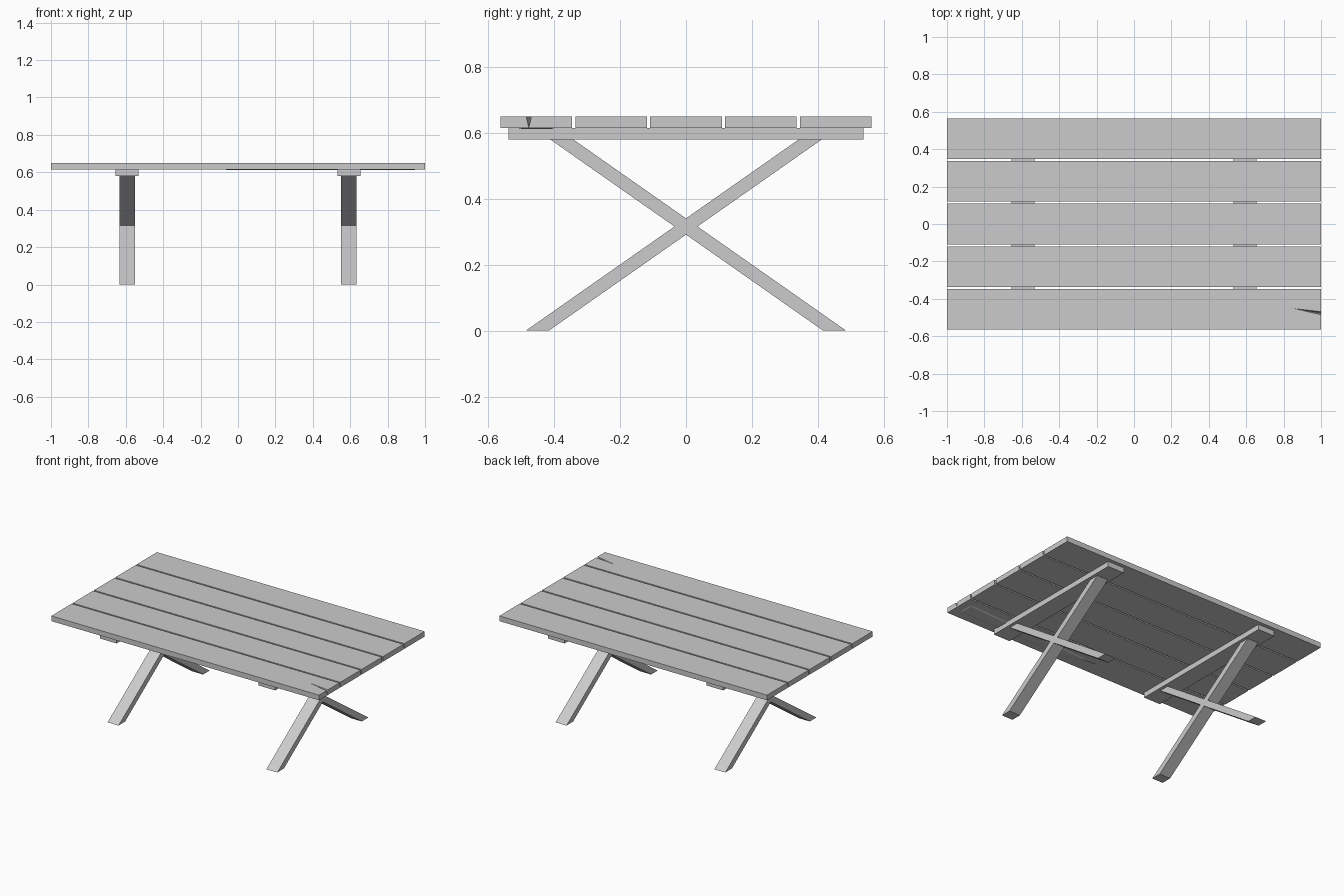
import bpy, bmesh

if "Cube" in bpy.data.objects:
    bpy.data.objects.remove(bpy.data.objects["Cube"])


def make(name, verts, faces):
    bm = bmesh.new()
    vs = [bm.verts.new(v) for v in verts]
    for f in faces:
        bm.faces.new([vs[i] for i in f])
    bmesh.ops.recalc_face_normals(bm, faces=bm.faces)
    me = bpy.data.meshes.new(name)
    bm.to_mesh(me)
    bm.free()
    ob = bpy.data.objects.new(name, me)
    bpy.context.collection.objects.link(ob)
    return ob


def prism(name, profile, x0, x1):
    """Extrude a (y, z) profile along x."""
    n = len(profile)
    verts = [(x, y, z) for x in (x0, x1) for y, z in profile]
    faces = [list(range(n)), list(range(n, 2 * n))]
    faces += [(i, (i + 1) % n, n + (i + 1) % n, n + i) for i in range(n)]
    return make(name, verts, faces)


def rect(y0, y1, z0, z1):
    return [(y0, z0), (y1, z0), (y1, z1), (y0, z1)]


BOT, TOP = 0.615, 0.65
WIDTH, PITCH = 0.217, 0.2275

# Four intact tabletop planks
for i in range(1, 5):
    yc = (i - 2) * PITCH
    prism(f"plank_{i + 1}", rect(yc - WIDTH / 2, yc + WIDTH / 2, BOT, TOP), -1, 1)

# Front plank with a split at its right end
y0, y1 = -2 * PITCH - WIDTH / 2, -2 * PITCH + WIDTH / 2
verts = [(-1, y, z) for y, z in rect(y0, y1, BOT, TOP)]
verts += [(1, y0, BOT), (1, y1, BOT), (1, y1, TOP), (1, -0.469, TOP),
          (1, -0.477, BOT + 0.001), (1, -0.485, TOP), (1, y0, TOP),
          (0.855, -0.452, TOP)]
make("plank_1_split", verts, [
    (0, 1, 2, 3), (0, 4, 5, 1), (0, 3, 10, 4), (1, 5, 6, 2),
    (3, 2, 6, 7, 11, 9, 10), (4, 5, 6, 7, 8, 9, 10),
    (7, 8, 11), (8, 9, 11)])

# Shallow splinter under the split plank
make("splinter", [(-0.1, -0.46, BOT), (0.1, -0.52, BOT), (0.95, -0.50, BOT), (0.95, -0.40, BOT),
                  (0.0, -0.46, 0.611), (0.15, -0.51, 0.611), (0.94, -0.49, 0.611), (0.94, -0.41, 0.611)],
     [(0, 1, 2, 3), (4, 5, 6, 7), (0, 1, 5, 4), (1, 2, 6, 5), (2, 3, 7, 6), (3, 0, 4, 7)])

# Crossbars and crossed legs at both ends
for side, xc in (("left", -0.593), ("right", 0.593)):
    prism(f"crossbar_{side}", rect(-0.538, 0.538, 0.58, BOT), xc - 0.062, xc + 0.062)
    for d, s in (("front", 1), ("back", -1)):
        prof = [(-0.486 * s, 0), (-0.416 * s, 0), (0.412 * s, 0.58), (0.342 * s, 0.58)]
        prism(f"leg_{side}_{d}", prof, xc - 0.041, xc + 0.041)
